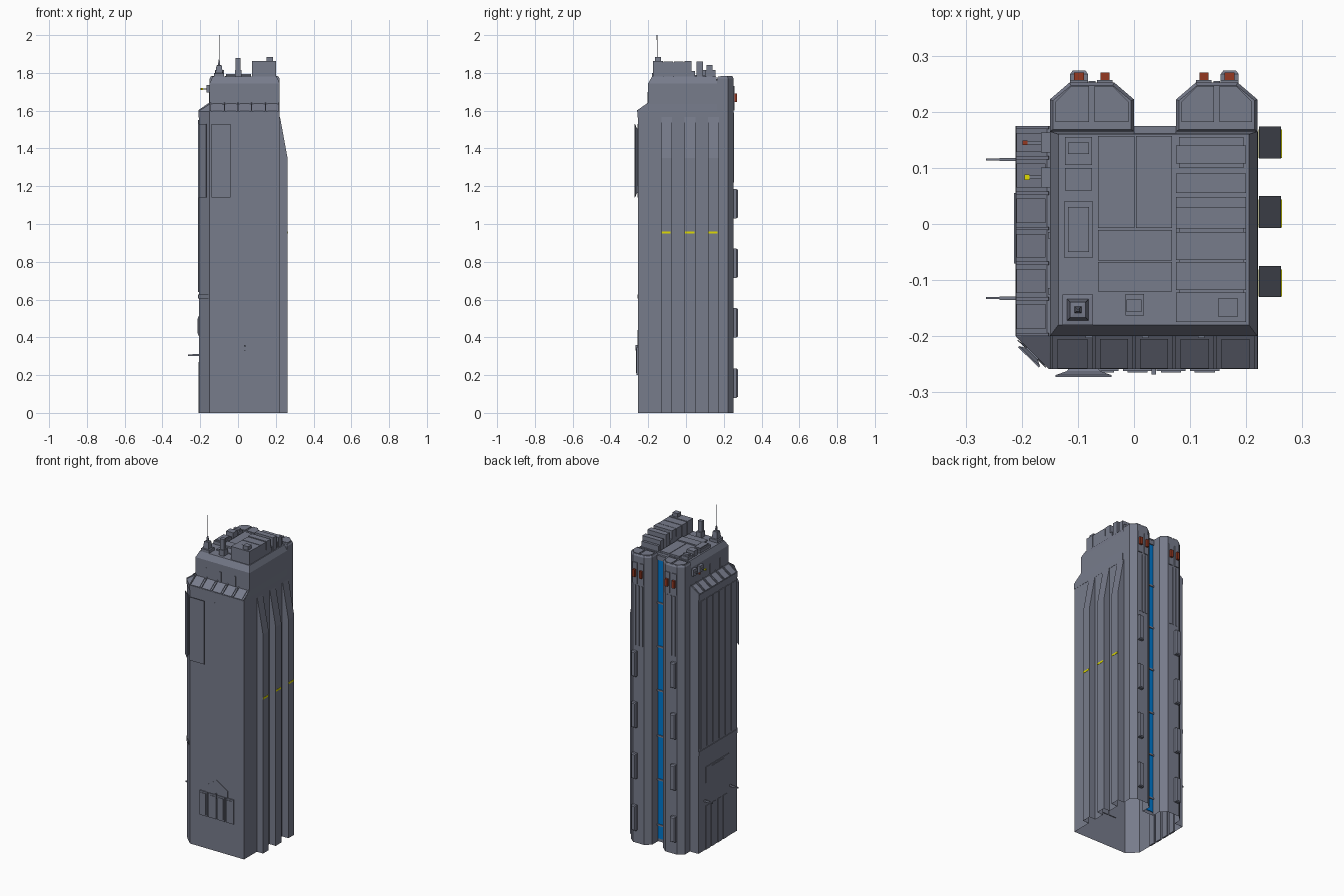
import bpy, bmesh, math

if "Cube" in bpy.data.objects:
    bpy.data.objects.remove(bpy.data.objects["Cube"])


def material(name, col):
    m = bpy.data.materials.new(name)
    m.diffuse_color = (*col, 1)
    m.use_nodes = True
    m.node_tree.nodes["Principled BSDF"].inputs["Base Color"].default_value = m.diffuse_color
    return m


GREY = material("slate_grey", (0.185, 0.2, 0.26))
BLUE = material("blue_glass", (0.0, 0.19, 0.62))
RED = material("red_light", (0.3, 0.04, 0.015))
YELLOW = material("yellow_light", (0.75, 0.72, 0.0))


def finish(bm, name, mat=GREY):
    bmesh.ops.recalc_face_normals(bm, faces=bm.faces)
    me = bpy.data.meshes.new(name)
    bm.to_mesh(me)
    bm.free()
    ob = bpy.data.objects.new(name, me)
    bpy.context.collection.objects.link(ob)
    me.materials.append(mat)
    return ob


def add_loft(bm, rings, caps=True):
    """Skin a list of equal-length closed rings and cap both ends."""
    vs = [[bm.verts.new(p) for p in r] for r in rings]
    n = len(vs[0])
    for a, b in zip(vs, vs[1:]):
        for i in range(n):
            j = (i + 1) % n
            bm.faces.new((a[i], a[j], b[j], b[i]))
    if caps:
        bm.faces.new(vs[0][::-1])
        bm.faces.new(vs[-1])


def rect(x0, x1, y0, y1):
    return [(x0, y0), (x1, y0), (x1, y1), (x0, y1)]


def add_levels(bm, *levels, caps=True):
    """Stack of (outline, z) levels."""
    add_loft(bm, [[(x, y, z) for x, y in pts] for pts, z in levels], caps)


def levels(name, *lv, caps=True):
    bm = bmesh.new()
    add_levels(bm, *lv, caps=caps)
    return finish(bm, name)


def boxes(name, items, mat=GREY):
    """One object from many (x0, x1, y0, y1, z0, z1) boxes."""
    bm = bmesh.new()
    for x0, x1, y0, y1, z0, z1 in items:
        r = rect(x0, x1, y0, y1)
        add_levels(bm, (r, z0), (r, z1))
    return finish(bm, name, mat)


def profiles(name, pts, spans, axis):
    """Extrude a side profile along x or y over several spans."""
    bm = bmesh.new()
    for span in spans:
        add_loft(bm, [[(s, a, z) if axis == 'x' else (a, s, z) for a, z in pts] for s in span])
    return finish(bm, name)


# Hollow shaft: cut front-left corner, right buttresses and rear towers in one outline
FINS = [(-.13, -.075), (-.007, .05), (.117, .174)]
TOWERS = (("right", .075, .22, 1), ("left", -.15, 0, -1))


def tower_plan(x0, x1):
    return [(x1, .222), (x1 - .035, .252), (x0 + .035, .252), (x0, .222), (x0, .165), (x1, .165)]


def shaft_plan(fin_x):
    pts = [(-.15, -.255), (.22, -.255)]
    for a, b in FINS:
        pts += [(.22, a), (fin_x, a), (fin_x, b), (.22, b)]
    pts += tower_plan(.075, .22)[:5] + [(0, .165)] + tower_plan(-.15, 0)[:4]
    return pts + [(-.15, .175), (-.207, .175), (-.207, -.2)]


levels("main_shaft", (shaft_plan(.262), 0), (shaft_plan(.262), 1.35), (shaft_plan(.2225), 1.566), caps=False)
boxes("buttress_lights", [(.222, .2635, a + .001, b - .006, .95, .961) for a, b in FINS], YELLOW)

# Sloping ledge around the top of the shaft
lip = [(-.152, -.258), (.221, -.258), (.221, .165), (-.15, .165), (-.15, .175), (-.21, .175), (-.21, -.201)]
ledge = [(-.15, -.2), (.22, -.2), (.22, .165), (-.15, .165), (-.15, .175), (-.155, .175), (-.155, -.195)]
levels("ledge", (lip, 1.565), (lip, 1.595), (ledge, 1.635))

# Ribs and raised panels on the ledge
xs = [-.147, -.072, 0, .072, .145, .217]
ys = [-.197, -.133, -.07, -.008, .055, .118, .172]
profiles("front_ledge_ribs", [(-.257, 1.57), (-.2585, 1.602), (-.2, 1.643), (-.19, 1.57)],
         [(x - .003, x + .003) for x in xs], 'x')
profiles("front_ledge_panels", [(-.255, 1.58), (-.2575, 1.599), (-.205, 1.637), (-.2, 1.58)],
         [(a + .011, b - .011) for a, b in zip(xs, xs[1:])], 'x')
profiles("left_ledge_ribs", [(-.209, 1.57), (-.2105, 1.602), (-.152, 1.643), (-.15, 1.57)],
         [(y - .003, y + .003) for y in ys], 'y')
profiles("left_ledge_panels", [(-.207, 1.58), (-.2095, 1.6), (-.158, 1.637), (-.155, 1.58)],
         [(a + .01, b - .01) for a, b in zip(ys, ys[1:])], 'y')

# Upper block with tapered rim
up = rect(-.15, .22, -.2, .165)
levels("upper_block", (up, 1.56), (up, 1.745), (rect(-.135, .205, -.18, .16), 1.78))
boxes("upper_block_pilasters", [(x - .006, x + .006, -.203, -.19, 1.63, 1.7) for x in (-.08, .02, .12)]
      + [(-.153, -.14, y - .006, y + .006, 1.63, 1.7) for y in (-.12, -.02)])

# Rear towers: upper parts, caps, wall boxes, lights and ribs
for tag, x0, x1, out in TOWERS:
    plan = tower_plan(x0, x1)
    cx = (x0 + x1) / 2
    cap = [(cx + (x - cx) * .93, .2 + (y - .2) * .9) for x, y in plan]
    levels("rear_tower_top_" + tag, (plan, 1.56), (plan, 1.77), (cap, 1.78))
    halves = [(x0 + .01, cx - .005), (cx + .005, x1 - .01)]
    bm = bmesh.new()
    for k, (a, b) in enumerate(halves):
        l, r = (.028, 0) if k == 0 else (0, .028)
        panel = [(a, .182), (b, .182), (b, .218 + l), (b - r, .246), (a + l, .246), (a, .218 + r)]
        add_levels(bm, (panel, 1.77), (panel, 1.784))
    finish(bm, "tower_roof_panels_" + tag)
    xb, xi = cx + out * .023, cx - out * .023
    bm = bmesh.new()
    for z in (.08, .4, .715, 1.03):
        def face(g, y):
            return [(xb - .016 + g, y, z + g), (xb + .016 - g, y, z + g),
                    (xb + .016 - g, y, z + .155 - g), (xb - .016 + g, y, z + .155 - g)]
        add_loft(bm, [face(0, .245), face(0, .267), face(.005, .274)])
    finish(bm, "rear_wall_boxes_" + tag)
    boxes("red_light_housings_" + tag, [(xb - .016, xb + .016, .24, .257, 1.6, 1.73),
                                        (xi - .014, xi + .014, .24, .257, 1.6, 1.73)])
    boxes("red_lights_" + tag, [(xb - .009, xb + .009, .25, .27, 1.645, 1.69),
                                (xi - .008, xi + .008, .25, .27, 1.645, 1.69)], RED)
    boxes("tower_strips_" + tag, [(x - .006, x + .006, .24, .255, 1.22, 1.59) for x in (xb, cx, xi)])

# Blue glass strip in the rear recess, with bars and a lintel
boxes("rear_glass", [(.002, .073, .16, .169, .02, 1.74)], BLUE)
boxes("rear_glass_bars", [(.0, .075, .163, .174, z, z + .01) for z in (.1, .38, .65, .93, 1.2, 1.47)])
boxes("rear_lintel", [(0, .075, .15, .175, 1.74, 1.768)])

# Left wall: vertical ribs above a band, sign and doorway below
boxes("left_wall_ribs", [(-.211, -.2, y - .022, y + .022, .64, 1.55)
                         for y in (-.165, -.105, -.045, .015, .075, .135)])
boxes("left_wall_band", [(-.211, -.2, -.2, .175, .605, .628)])
boxes("left_wall_sign", [(-.211, -.2, -.12, .105, .41, .51), (-.214, -.2, -.07, .055, .42, .5)])
boxes("left_doorway", [(-.21, -.2, y - .02, y + .02, 0, .27) for y in (-.085, -.03, .03, .085)])
boxes("left_wall_rods", [(-.264, -.2, y - .002, y + .002, .302, .31) for y in (-.132, .115)]
      + [(-.24, -.205, y - .003, y + .003, .3, .312) for y in (-.132, .115)])


# Flat screens with bevelled backs on the front and the cut corner
def screen(name, cx, cy, w, z0, z1, ang, d):
    ux, uy = math.cos(ang), math.sin(ang)
    nx, ny = uy, -ux

    def ring(g, t):
        return [(cx + ux * s * (w / 2 - g) + nx * t, cy + uy * s * (w / 2 - g) + ny * t, z)
                for s, z in ((-1, z0 + g), (1, z0 + g), (1, z1 - g), (-1, z1 - g))]
    bm = bmesh.new()
    add_loft(bm, [ring(.03 * w / .1, -.005), ring(.02 * w / .1, d * .4), ring(0, d * .8), ring(0, d)])
    finish(bm, name)


screen("front_screen", -.09, -.255, .1, 1.14, 1.53, 0, .018)
corner = math.atan2(-.055, .057)
screen("corner_screen", -.1785, -.2275, .052, 1.14, 1.53, corner, .014)
screen("corner_bracket", -.1785, -.2275, .07, .605, .628, corner, .006)

# Front entrance: window bays, gable and centre lamp
bays = [-.08, -.02, .04, .1]
boxes("entrance_bays", [(x, x + .052, -.262, -.25, .2, .35) for x in bays])
boxes("entrance_panes", [(x + .008, x + .044, -.265, -.25, .21, .34) for x in bays])
bm = bmesh.new()
add_loft(bm, [[(x, y, z) for x, z in ((-.04, .35), (.11, .35), (.11, .39), (.035, .44), (-.04, .39))]
              for y in (-.25, -.258)])
finish(bm, "entrance_gable")
boxes("entrance_lamp", [(.031, .039, -.268, -.25, .33, .36)])
boxes("front_seam", [(.018, .021, -.2565, -.25, 1.2, 1.53)])

# Signal arms on the upper left wall
boxes("signal_arms", [(-.195, -.145, y - .003, y + .003, 1.712, 1.718) for y in (.083, .145)]
      + [(-.166, -.145, y - .018, y + .018, 1.695, 1.735) for y in (.083, .145)])
boxes("signal_yellow", [(-.195, -.186, .078, .088, 1.71, 1.72)], YELLOW)
boxes("signal_red", [(-.199, -.19, .141, .149, 1.71, 1.72)], RED)

# Roof slabs in the middle and vents on the left
boxes("roof_slabs", [(-.064, .001, -.007, .157, 1.77, 1.79), (.004, .068, -.007, .157, 1.77, 1.79),
                     (-.064, .068, -.065, -.011, 1.77, 1.795), (-.064, .068, -.12, -.068, 1.77, 1.787)])
boxes("roof_vents", [(-.123, -.075, .105, .155, 1.77, 1.8), (-.118, -.08, .125, .145, 1.78, 1.81),
                     (-.123, -.075, .06, .1, 1.77, 1.815), (-.125, -.073, -.06, .04, 1.77, 1.8),
                     (-.118, -.08, -.05, .03, 1.78, 1.807)])

# Stepped roof machinery on the right
boxes("roof_machinery", [(.075, .2, .108, .14, 1.77, 1.842), (.08, .195, .1, .155, 1.77, 1.815),
                         (.075, .2, .055, .09, 1.77, 1.86), (.075, .2, -.062, .048, 1.77, 1.81),
                         (.075, .2, -.008, .03, 1.77, 1.862), (.075, .2, -.064, -.014, 1.77, 1.86),
                         (.075, .2, -.118, -.068, 1.77, 1.86), (.075, .2, -.175, -.122, 1.77, 1.862),
                         (.08, .195, -.17, .02, 1.77, 1.855), (.15, .185, -.165, -.133, 1.85, 1.885)])

# Chimney and antenna
boxes("chimney", [(-.015, .018, -.163, -.125, 1.77, 1.815), (-.013, .013, -.157, -.135, 1.77, 1.88)])
c = (-.1, -.153)


def sq(r):
    return rect(c[0] - r, c[0] + r, c[1] - r, c[1] + r)


levels("antenna_base", (sq(.027), 1.77), (sq(.027), 1.798), (sq(.019), 1.799),
       (sq(.014), 1.84), (sq(.006), 1.841), (sq(.003), 1.87))
for name, r, z0, z1 in (("antenna_mast", .001, 1.86, 1.98), ("antenna_tip", .002, 1.975, 2.0)):
    bpy.ops.mesh.primitive_cylinder_add(vertices=6, radius=r, depth=z1 - z0, location=(*c, (z0 + z1) / 2))
    bpy.context.object.name = name
    bpy.context.object.data.materials.append(GREY)
